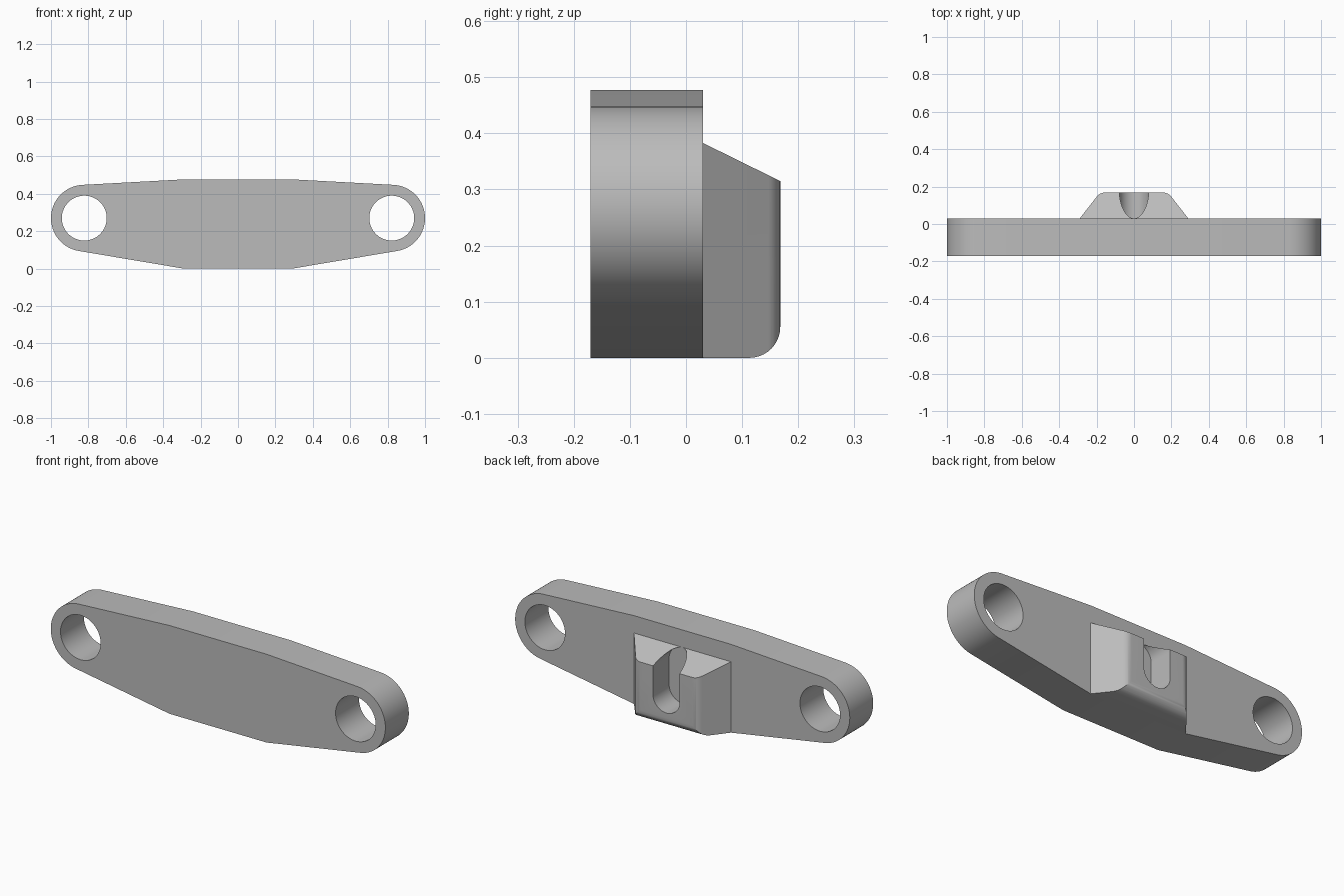
import bpy, bmesh, math
from mathutils import Vector

cube = bpy.data.objects.get("Cube")
if cube:
    bpy.data.objects.remove(cube, do_unlink=True)

grey = bpy.data.materials.new("plain grey")
grey.use_nodes = True
colour = (0.5, 0.5, 0.5, 1)
grey.diffuse_color = colour
grey.node_tree.nodes["Principled BSDF"].inputs["Base Color"].default_value = colour

FRONT, JOIN, BACK = -0.17, 0.03, 0.168     # plate front, plate back, boss back
END_X, END_Z, END_R, HOLE_R = 0.822, 0.27, 0.178, 0.12


def arc(cx, cy, r, start, end, steps=32):
    """Points on an arc, angles in radians."""
    angles = [start + (end - start) * i / steps for i in range(steps + 1)]
    return [(cx + r * math.cos(a), cy + r * math.sin(a)) for a in angles]


def fillet(before, corner, after, r, steps=10):
    """Round one profile corner with radius r."""
    c = Vector(corner)
    u = (Vector(before) - c).normalized()
    v = (Vector(after) - c).normalized()
    half = u.angle(v) / 2
    centre = c + (u + v).normalized() * r / math.sin(half)
    reach = r / math.tan(half)
    p, q = c + u * reach - centre, c + v * reach - centre
    total = p.angle(q)
    points = []
    for i in range(steps + 1):
        a = total * i / steps
        d = (p * math.sin(total - a) + q * math.sin(a)) / math.sin(total)
        points.append(tuple(centre + d))
    return points


def prism(name, profile, axis, low, high):
    """Extrude a 2D profile along x, y or z."""
    place = {"x": lambda a, b: (low, a, b),
             "y": lambda a, b: (a, low, b),
             "z": lambda a, b: (a, b, low)}[axis]
    bm = bmesh.new()
    face = bm.faces.new([bm.verts.new(place(a, b)) for a, b in profile])
    new = bmesh.ops.extrude_face_region(bm, geom=[face])["geom"]
    offset = Vector([(high - low) * (axis == k) for k in "xyz"])
    bmesh.ops.translate(bm, vec=offset,
                        verts=[g for g in new if isinstance(g, bmesh.types.BMVert)])
    bmesh.ops.recalc_face_normals(bm, faces=bm.faces)
    mesh = bpy.data.meshes.new(name)
    bm.to_mesh(mesh)
    bm.free()
    mesh.materials.append(grey)
    obj = bpy.data.objects.new(name, mesh)
    bpy.context.collection.objects.link(obj)
    return obj


def combine(obj, tool, operation):
    """Apply a boolean and discard the tool."""
    tool.hide_render = True
    mod = obj.modifiers.new(operation, "BOOLEAN")
    mod.operation, mod.object, mod.solver = operation, tool, "EXACT"
    bpy.context.view_layer.objects.active = obj
    bpy.ops.object.modifier_apply(modifier=mod.name)
    bpy.data.objects.remove(tool, do_unlink=True)


def tangent_angle(x, z, side):
    """Angle on the end circle where a line from (x, z) touches it."""
    dx, dz = x - END_X, z - END_Z
    return math.atan2(dz, dx) - side * math.acos(END_R / math.hypot(dx, dz))


# Plate: rounded ends joined by tangent lines to a deeper middle
top, bottom = (0.29, 0.477), (0.29, 0.0)
half = [bottom] + arc(END_X, END_Z, END_R, tangent_angle(*bottom, -1),
                      tangent_angle(*top, 1), 48) + [top]
plate = prism("link_plate", half + [(-x, z) for x, z in reversed(half)],
              "y", FRONT, JOIN)

# Pin holes in both ends
for side in (-1, 1):
    ring = arc(side * END_X, END_Z, HOLE_R, 0, math.tau, 64)[:-1]
    combine(plate, prism("pin_hole_cutter", ring, "y", FRONT - 0.1, JOIN + 0.1),
            "DIFFERENCE")

# Boss: tapered plan with rounded corners
corner = (0.182, BACK)
plan = [(0.29, JOIN)] + fillet((0.29, JOIN), corner, (0, BACK), 0.055)
boss = prism("rear_boss", plan + [(-x, y) for x, y in reversed(plan)],
             "z", 0, 0.5)

# Sloped top and rounded lower back edge
side_profile = [(JOIN - 0.1, 0.433), (JOIN - 0.1, 0)]
side_profile += fillet((0, 0), (BACK, 0), (BACK, 0.3), 0.055)
side_profile += [(BACK, 0.315)]
side_profile[0] = (JOIN - 0.1, 0.383 + 0.1 * (0.383 - 0.315) / (BACK - JOIN))
combine(boss, prism("boss_side_trim", side_profile, "x", -0.5, 0.5), "INTERSECT")

# Upright slot with round ends, open through the sloped top
slot = arc(0, 0.303, 0.08, 0, math.pi) + arc(0, 0.161, 0.08, math.pi, math.tau)
combine(boss, prism("slot_cutter", slot, "y", JOIN - 0.05, BACK + 0.1), "DIFFERENCE")

for obj in (plate, boss):
    bpy.ops.object.select_all(action="DESELECT")
    obj.select_set(True)
    bpy.context.view_layer.objects.active = obj
    bpy.ops.object.shade_smooth_by_angle(angle=math.radians(25))
